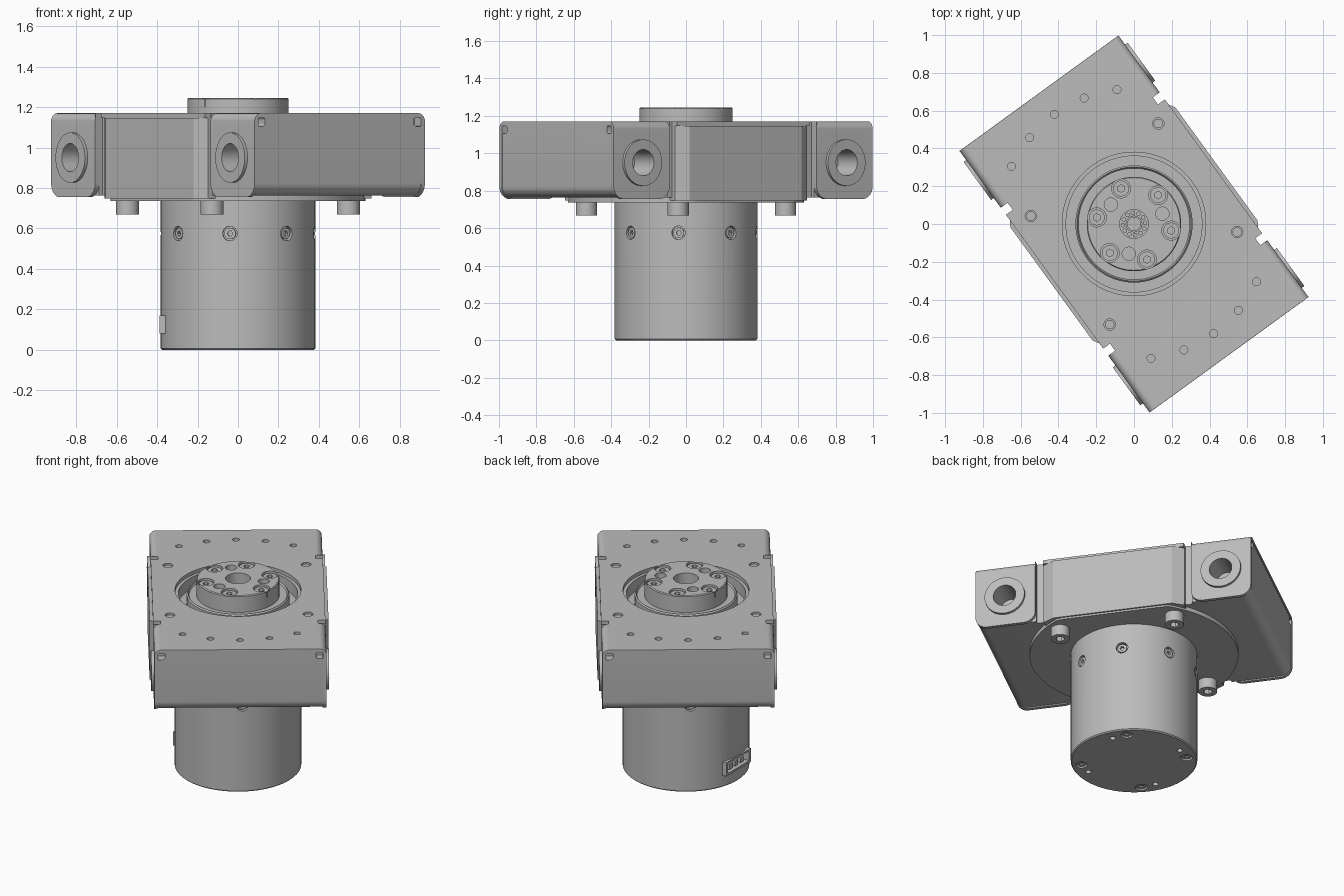
import bpy, bmesh, math
from math import sin, cos, pi, radians
from mathutils import Matrix, Vector

cube = bpy.data.objects.get("Cube")
if cube:
    bpy.data.objects.remove(cube, do_unlink=True)

grey = bpy.data.materials.new("machined_grey")
grey.use_nodes = True
tone = (0.5, 0.5, 0.5, 1)
grey.diffuse_color = tone
grey.node_tree.nodes["Principled BSDF"].inputs["Base Color"].default_value = tone
parts = []


def make(name, bm):
    bmesh.ops.recalc_face_normals(bm, faces=bm.faces)
    mesh = bpy.data.meshes.new(name)
    bm.to_mesh(mesh)
    bm.free()
    mesh.materials.append(grey)
    ob = bpy.data.objects.new(name, mesh)
    bpy.context.collection.objects.link(ob)
    parts.append(ob)
    return ob


def add_prism(bm, pts, a, b, axis="z"):
    """Extrude a 2D outline along an axis: z (x,y), x (y,z) or y (x,z)."""
    place = {"z": lambda p, h: (p[0], p[1], h),
             "x": lambda p, h: (h, p[0], p[1]),
             "y": lambda p, h: (p[0], h, p[1])}[axis]
    low = [bm.verts.new(place(p, a)) for p in pts]
    high = [bm.verts.new(place(p, b)) for p in pts]
    bm.faces.new(low)
    bm.faces.new(high)
    for i in range(len(pts)):
        j = (i + 1) % len(pts)
        bm.faces.new((low[i], low[j], high[j], high[i]))


def prism(name, pts, a, b, axis="z"):
    bm = bmesh.new()
    add_prism(bm, pts, a, b, axis)
    return make(name, bm)


def circle(r, n=32, cx=0, cy=0):
    return [(cx + r * cos(2 * pi * i / n), cy + r * sin(2 * pi * i / n)) for i in range(n)]


def rounded(x0, x1, y0, y1, radii):
    """Rectangle with radii for bottom-left, bottom-right, top-right, top-left."""
    pts = []
    corners = [(x0, y0, 1, 1), (x1, y0, -1, 1), (x1, y1, -1, -1), (x0, y1, 1, -1)]
    for k, ((x, y, sx, sy), r) in enumerate(zip(corners, radii)):
        if r == 0:
            pts.append((x, y))
            continue
        for i in range(9):
            a = pi + k * pi / 2 + i * pi / 16
            pts.append((x + sx * r + r * cos(a), y + sy * r + r * sin(a)))
    return pts


def rect(x0, x1, y0, y1):
    return [(x0, y0), (x1, y0), (x1, y1), (x0, y1)]


def lathe(name, profile, n=96):
    bm = bmesh.new()
    vs = [bm.verts.new((r, 0, z)) for r, z in profile]
    edges = [bm.edges.new(e) for e in zip(vs, vs[1:])]
    bmesh.ops.spin(bm, geom=vs + edges, axis=(0, 0, 1), cent=(0, 0, 0),
                   angle=2 * pi, steps=n, use_merge=True)
    bmesh.ops.remove_doubles(bm, verts=bm.verts, dist=1e-5)
    return make(name, bm)


def polar(r, deg):
    return r * cos(radians(deg)), r * sin(radians(deg))


def many(name, spots, r, a, b, n=24):
    """Upright cylinders at several spots in one mesh."""
    bm = bmesh.new()
    for x, y in spots:
        add_prism(bm, circle(r, n, x, y), a, b)
    return make(name, bm)


def radial(name, degs, r, a, b, z, n=24):
    """Cylinders pointing outward around the z axis."""
    bm = bmesh.new()
    for d in degs:
        start = len(bm.verts)
        add_prism(bm, circle(r, n, 0, z), a, b, "x")
        bm.verts.ensure_lookup_table()
        bmesh.ops.rotate(bm, verts=bm.verts[start:], cent=(0, 0, 0),
                         matrix=Matrix.Rotation(radians(d), 3, "Z"))
    return make(name, bm)


def cut(targets, cutter, operation="DIFFERENCE"):
    for ob in targets:
        mod = ob.modifiers.new("cut", "BOOLEAN")
        mod.operation, mod.solver, mod.object = operation, "EXACT", cutter
        bpy.context.view_layer.objects.active = ob
        bpy.ops.object.modifier_apply(modifier=mod.name)
    parts.remove(cutter)
    bpy.data.objects.remove(cutter, do_unlink=True)


def turn(ob, deg):
    ob.data.transform(Matrix.Rotation(radians(deg), 4, "Z"))


# Motor drum with side screws, base screws and socket
drum = lathe("motor_drum", [(0, 0), (.375, 0), (.382, .007), (.382, .76), (0, .76)])
sides = [3 + 45 * k for k in range(8)]
cut([drum], radial("pocket", sides, .036, .36, .42, .575))
screws = radial("drum_side_screws", sides, .028, .33, .375, .575)
cut([screws], radial("socket", sides, .013, .355, .4, .575, 6))
base = [polar(.32, 6 + 90 * k) for k in range(4)]
cut([drum], many("pocket", base, .036, -.02, .02))
base_screws = many("base_screws", base, .029, .006, .03)
cut([base_screws], many("socket", base, .014, -.01, .016, 6))
cut([drum], many("pocket", [polar(.305, -11 + 90 * k) for k in range(4)], .018, -.02, .03))

frame = prism("connector_frame", rect(-.13, .13, .08, .17), .33, .388, "x")
turn(frame, 144)
opening = prism("opening", rect(-.11, .11, .093, .157), .335, .45, "x")
turn(opening, 144)
cut([drum, frame], opening)
for i, t in enumerate((-.06, 0, .06)):
    pin = prism("connector_pin_%d" % (i + 1), rect(t - .016, t + .016, .1, .135), .33, .372, "x")
    turn(pin, 144)

# Housing: core, side block, lid and base plate
core = prism("housing_core", rounded(-.853, .853, .763, 1.146, (.06, .06, 0, 0)), -.497, .497, "x")
half = [(.54, -.37), (.54, .37), (.5, .436), (-.5, .436), (-.54, .37), (-.54, -.37), (-.5, -.436), (.5, -.436)]
block = prism("side_block", half, .748, 1.146)
lid = prism("housing_lid", rect(-.52, .52, -.487, .487), 1.145, 1.17)
plate_rim = [(max(-.53, min(.53, x)), y) for x, y in circle(.63, 96)]
prism("base_plate", plate_rim, .736, .77)

# Slots beside the side block
bm = bmesh.new()
for sx in (-1, 1):
    for sy in (-1, 1):
        add_prism(bm, rect(*sorted((sx * .475, sx * .6)), *sorted((sy * .438, sy * .484))), .7, 1.3)
cut([core, lid], make("slots", bm))

# End brackets with folded side flanges
brackets = []
for side, label in ((1, "back"), (-1, "front")):
    v0, v1 = sorted((side * .485, side * .856))
    shell = prism(label + "_bracket", rounded(-.52, .52, .755, 1.17, (0, 0, .04, .04)), v0, v1, "y")
    cut([shell], prism("inside", rect(-.497, .497, .7, 1.145), -1, 1, "y"))
    radii = (.07, .07, .015, 0) if side > 0 else (.07, .07, 0, .015)
    cut([shell], prism("outline", rounded(v0, v1, .755, 1.18, radii), -.6, .6, "x"), "INTERSECT")
    brackets.append(shell)
    # Corner reliefs at the fold
    for sx in (-1, 1):
        cut([core], prism("relief", rounded(*sorted((sx * .455, sx * .51)), 1.105, 1.15, (.015,) * 4),
                          side * .8, side * .9, "y"))

# Round bosses with bores on the flanges
bosses = []
for sx in (-1, 1):
    for sy in (-1, 1):
        name = ("left" if sx > 0 else "right") + ("_back" if sy > 0 else "_front") + "_boss"
        bosses.append(prism(name, circle(.124, 48, sy * .672, .95), sx * .5, sx * .537, "x"))
        ring = prism("bore", circle(.07, 40, sy * .672, .95), sx * .36, sx * .6, "x")
        cut([core, brackets[0 if sy > 0 else 1], bosses[-1]], ring)

# Holes in the top
arc = [polar(.717, c + d) for c in (90, 270) for d in (-28.8, -14.4, 0, 14.4, 28.8)]
cut(brackets + [core], many("hole", arc, .021, 1.1, 1.2))
corners = [(x * .417, y * .355) for x in (-1, 1) for y in (-1, 1)]
cut([lid, core, block], many("hole", corners, .03, 1.12, 1.2))
many("corner_pins", corners, .025, 1.1, 1.16)
cut([lid], prism("opening", circle(.38, 96), 1, 1.3))
cut([core, block], prism("opening", circle(.36, 96), 1.07, 1.3))

# Socket screws under the housing
heads = many("mounting_screws", corners, .057, .668, .75, 32)
cut([heads], many("socket", corners, .028, .6, .7, 6))

# Rotating hub with screws, dowel holes and bearing
hub = lathe("rotating_hub", [(0, 1.05), (.31, 1.05), (.31, 1.14), (.302, 1.148), (.295, 1.135),
                             (.25, 1.135), (.25, 1.24), (.245, 1.246), (0, 1.246)])
ring_spots = [polar(.2, 14 + 60 * k) for k in range(6)]
cut([hub], many("counterbore", ring_spots, .05, 1.2, 1.3, 32))
hub_screws = many("hub_screws", ring_spots, .042, 1.19, 1.236, 32)
cut([hub_screws], many("socket", ring_spots, .02, 1.215, 1.3, 6))
cut([hub], many("dowel_hole", [polar(.16, -16 + 120 * k) for k in range(3)], .035, 1.17, 1.3, 32))
cut([hub], prism("bore", circle(.076, 48), 1.1, 1.3))
many("bearing_rollers", [polar(.059, 30 * k) for k in range(12)], .012, 1.09, 1.13, 12)
lathe("bearing_core", [(.034, 1.09), (.034, 1.135), (.044, 1.135), (.044, 1.09)], 40)

# Turn the whole unit and shade
for ob in parts:
    turn(ob, 36)
    bpy.ops.object.select_all(action="DESELECT")
    ob.select_set(True)
    bpy.context.view_layer.objects.active = ob
    bpy.ops.object.shade_smooth_by_angle(angle=radians(30))
